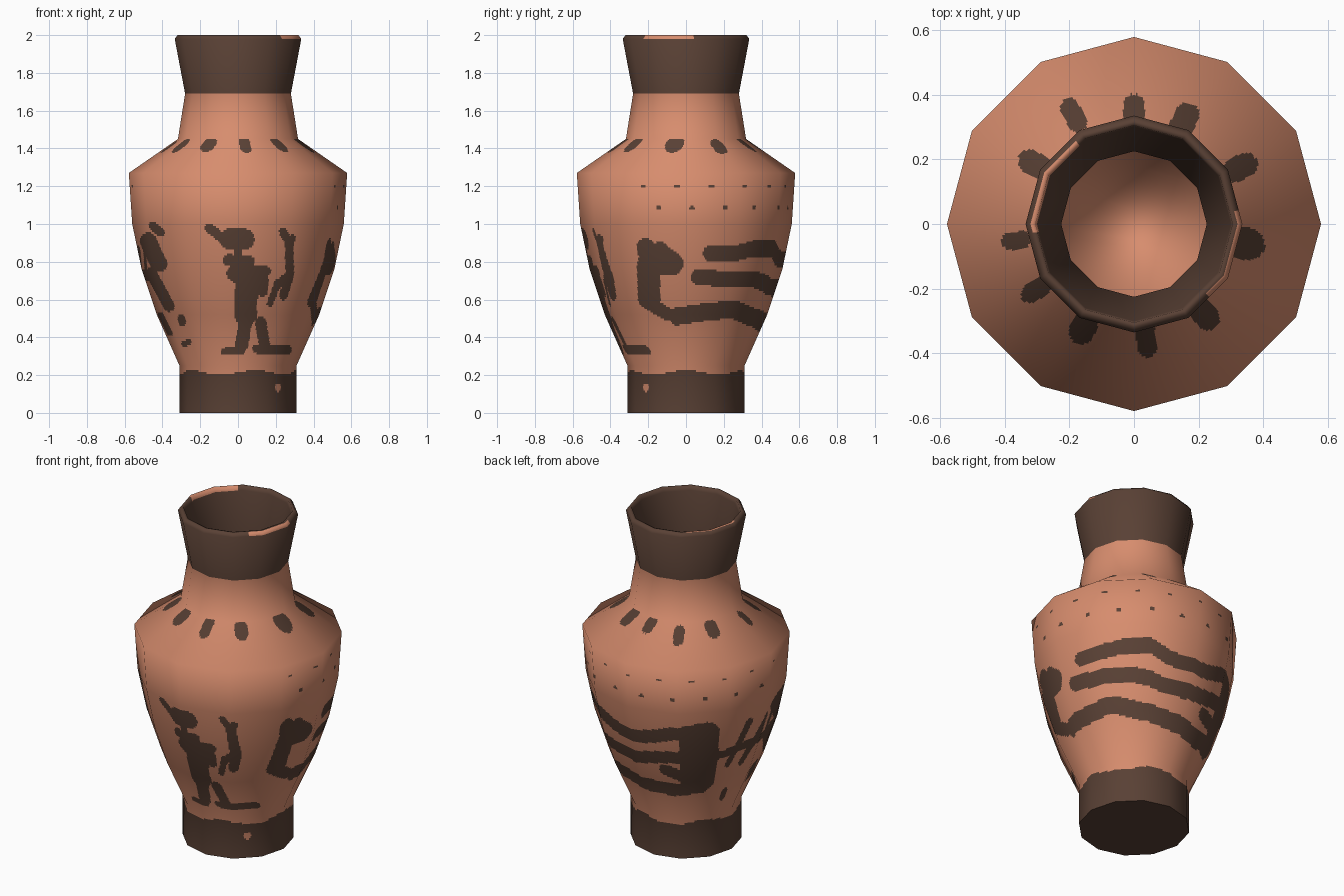
import bpy, math

if "Cube" in bpy.data.objects:
    bpy.data.objects.remove(bpy.data.objects["Cube"])

SIDES, SUB = 12, 36            # 12 flat sides, each finely split so paint can be cut in
COLS = SIDES * SUB
STEP = 0.011


def material(name, rgb):
    m = bpy.data.materials.new(name)
    m.diffuse_color = (*rgb, 1)
    m.use_nodes = True
    m.node_tree.nodes["Principled BSDF"].inputs["Base Color"].default_value = m.diffuse_color
    return m


clay = material("terracotta clay", (0.68, 0.265, 0.155))
slip = material("dark slip", (0.100, 0.052, 0.035))

# Vase profile (radius, height): outside going up, over the lip, then inside going down
OUTER = [(.31, 0), (.31, .25), (.43, .52), (.51, .76), (.56, 1.0), (.578, 1.27), (.318, 1.45)]
LIP = [(.28, 1.69), (.335, 1.98), (.32, 2.0), (.305, 2.0), (.30, 1.975), (.225, 1.69)]
INNER = [(.265, 1.46), (.50, 1.25), (.50, 1.0), (.39, .55), (.25, .25)]
PROFILE = OUTER + LIP + INNER

# Painted strokes: (width, h0, z0, h1, z1, ...)
FRONT_FIGURE = [
    (.05, -.15, .98, -.09, .93), (.115, -.04, .92, .03, .92), (.05, .0, .87, .0, .80),
    (.06, -.05, .81, .06, .80), (.10, -.01, .74, .10, .72), (.05, .09, .76, .15, .75),
    (.05, .14, .76, .13, .64), (.13, .05, .72, .05, .64), (.12, .04, .64, .04, .52),
    (.07, .05, .56, .02, .36), (.04, -.07, .325, .02, .33),
    (.06, .12, .48, .14, .36), (.05, .10, .34, .26, .335)]
FRONT_STAFF = [
    (.045, .24, .96, .27, .90, .275, .73, .24, .62), (.03, .29, .93, .28, .88),
    (.035, .21, .69, .17, .58), (.035, .20, .66, .26, .73)]
FRONT_LEFT = [
    (.045, -.45, .99, -.41, .955), (.09, -.475, .91, -.45, .85, -.42, .79),
    (.06, -.46, .74, -.41, .65, -.365, .565), (.03, -.41, .52, -.36, .42),
    (.04, -.30, .50, -.295, .48), (.03, -.285, .365, -.26, .375)]
RIGHT_ANIMAL = [
    (.09, -.215, .88, -.20, .80), (.13, -.19, .80, -.08, .79), (.09, -.14, .86, -.07, .80),
    (.12, -.20, .78, -.195, .61), (.07, -.18, .57, -.09, .52)]
# wrap strokes: h is the angle in degrees round from the front towards the right
BANDS = [
    (.085, 105, .845, 118, .84, 134, .87, 150, .87, 163, .82, 178, .81, 192, .82, 206, .86, 228, .89),
    (.085, 98, .72, 112, .71, 138, .71, 158, .67, 178, .66, 200, .69, 218, .71),
    (.095, 83, .51, 100, .53, 125, .55, 145, .51, 165, .49, 185, .47, 203, .46, 228, .48)]
BACK_BODY = [
    (.09, 216, .82, 216, .52), (.14, 228, .86, 229, .52), (.08, 200, .60, 212, .57),
    (.05, 258, .87, 246, .62), (.05, 273, .86, 259, .60), (.05, 288, .90, 279, .75),
    (.06, 236, .70, 278, .73), (.055, 250, .41, 250, .37)]
DEG = math.radians(1) * .5      # degrees to surface distance


def segments(strokes, k=1.0):
    """Split strokes into (half width, ends, bounding box)."""
    out = []
    for w, *c in strokes:
        p = [(c[i] * k, c[i + 1]) for i in range(0, len(c), 2)]
        for (x0, y0), (x1, y1) in zip(p, p[1:]):
            r = w / 2
            out.append((r, x0, y0, x1 - x0, y1 - y0, min(x0, x1) - r, max(x0, x1) + r,
                        min(y0, y1) - r, max(y0, y1) + r))
    return out


def hit(segs, h, v):
    for r, x, y, dx, dy, xa, xb, ya, yb in segs:
        if xa < h < xb and ya < v < yb:
            t = max(0, min(1, ((h - x) * dx + (v - y) * dy) / (dx * dx + dy * dy)))
            if math.hypot(h - x - t * dx, v - y - t * dy) < r:
                return True
    return False


front = segments(FRONT_FIGURE + FRONT_STAFF + FRONT_LEFT)
right = segments(RIGHT_ANIMAL)
dots = [(.02, 66 + 19 * k, 1.20, 66.6 + 19 * k, 1.20) for k in range(12)]
dots += [(.02, 74 + 19 * k, 1.085, 74.6 + 19 * k, 1.085) for k in range(11)]
wrap = segments(BANDS + BACK_BODY + dots, DEG)

# Petal drops round the shoulder, seen from the top: angle, start radius, end radius, width
drops = []
for a, r0, r1, w in [(6, .33, .385, .06), (38, .34, .37, .075), (80, .345, .36, .10),
                     (118, .355, .39, .075), (154, .33, .375, .075), (180, .33, .37, .065),
                     (209, .36, .41, .06), (239, .345, .375, .075), (278, .35, .385, .055),
                     (304, .345, .385, .06), (334, .345, .37, .08)]:
    s, c = math.sin(math.radians(a)), -math.cos(math.radians(a))
    drops.append((w, r0 * s, r0 * c, r1 * s, r1 * c))
drops = segments(drops)


def is_dark(x, y, z, outside):
    a = math.degrees(math.atan2(x, -y)) % 360
    if z > 1.98:                                        # worn patches on the lip
        worn = 46 < a < 97 if outside else 215 < a < 275
        return not worn or (outside and math.hypot(x, y) < .30)
    if z > 1.689:                                       # dark mouth
        return True
    if not outside:
        return False
    if z < .26:                                         # dark foot with a bare spot
        if math.hypot((a - 45) * DEG * .62, z - .135) < .022:
            return False
        return z < .215 + .012 * math.sin(math.radians(a * 5))
    if z > 1.27:
        return z < 1.46 and hit(drops, x, y)
    return (y < 0 and hit(front, x, z)) or (x > 0 and hit(right, y, z)) or hit(wrap, a * DEG, z)


# Profile normals, averaged at each point for smooth shading
segn = []
for (r0, z0), (r1, z1) in zip(PROFILE, PROFILE[1:]):
    l = math.hypot(r1 - r0, z1 - z0)
    segn.append(((z1 - z0) / l, (r0 - r1) / l))
ptn = [segn[0]]
for p, q in zip(segn, segn[1:]):
    ptn.append((p[0] + q[0], p[1] + q[1]))
ptn.append(segn[-1])
ptn = [(a / math.hypot(a, b), b / math.hypot(a, b)) for a, b in ptn]

# Rings: fine where painted, coarse elsewhere
rings, outside_flags = [], []
for i in range(len(PROFILE) - 1):
    (r0, z0), (r1, z1) = PROFILE[i], PROFILE[i + 1]
    n = math.ceil(math.hypot(r1 - r0, z1 - z0) / STEP) if i < len(OUTER) - 1 else 1
    for k in range(n):
        t = k / n
        rings.append((r0 + (r1 - r0) * t, z0 + (z1 - z0) * t,
                      ptn[i][0] * (1 - t) + ptn[i + 1][0] * t,
                      ptn[i][1] * (1 - t) + ptn[i + 1][1] * t))
        outside_flags.append(i < len(OUTER) + 2)
rings.append((*PROFILE[-1], *ptn[-1]))

# Twelve-sided outline as unit points
corner = [(math.sin(2 * math.pi * i / SIDES), -math.cos(2 * math.pi * i / SIDES))
          for i in range(SIDES + 1)]
outline = []
for i in range(SIDES):
    for k in range(SUB):
        t = k / SUB
        outline.append(tuple(corner[i][d] * (1 - t) + corner[i + 1][d] * t for d in (0, 1)))

verts, normals, faces = [], [], []
for r, z, nr, nz in rings:
    for u, v in outline:
        verts.append((u * r, v * r, z))
        l = math.hypot(u, v)
        m = math.hypot(nr, nz)
        normals.append((u / l * nr / m, v / l * nr / m, nz / m))
for j in range(len(rings) - 1):
    for i in range(COLS):
        n = (i + 1) % COLS
        faces.append((j * COLS + i, j * COLS + n, (j + 1) * COLS + n, (j + 1) * COLS + i))
last = (len(rings) - 1) * COLS
faces.append(tuple(range(last, last + COLS)))           # inside floor


def add_object(name, verts, faces):
    me = bpy.data.meshes.new(name)
    me.from_pydata(verts, [], faces)
    me.materials.append(clay)
    me.materials.append(slip)
    ob = bpy.data.objects.new(name, me)
    bpy.context.collection.objects.link(ob)
    return me


# Vase body with painted faces
body = add_object("vase_body", verts, faces)
for p in body.polygons:
    p.use_smooth = True
    j = p.index // COLS
    if j < len(outside_flags):
        x, y, z = p.center
        p.material_index = int(is_dark(x, y, z, outside_flags[j]))
body.normals_split_custom_set_from_vertices(normals)

# Flat underside of the foot
base = add_object("base_underside", [(u * .31, v * .31, 0) for u, v in corner[:SIDES]],
                  [tuple(reversed(range(SIDES)))])
base.polygons[0].material_index = 1
